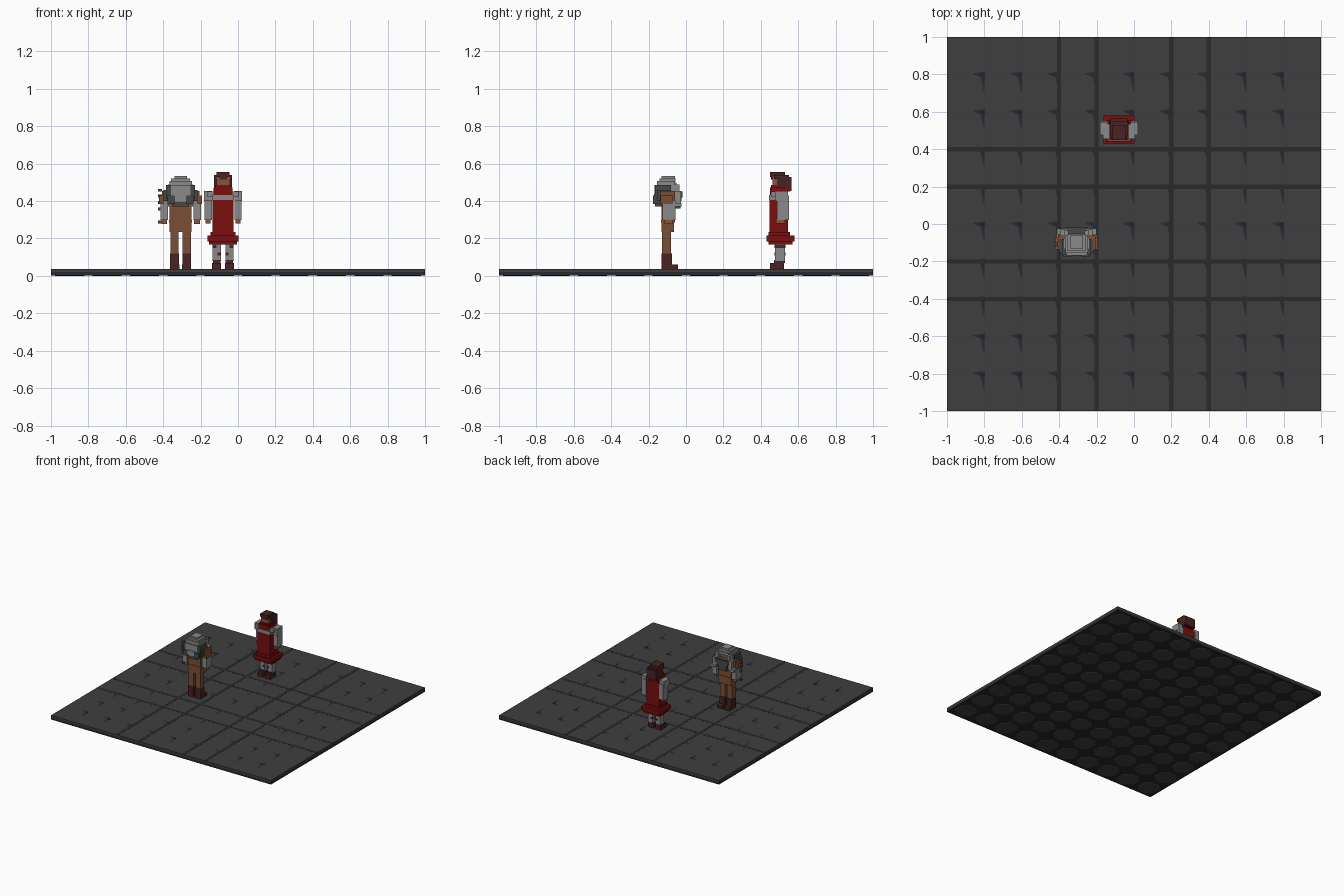
import bpy, bmesh, math
from mathutils import Matrix

cube = bpy.data.objects.get("Cube")
if cube:
    bpy.data.objects.remove(cube)


def make_mat(name, hexcol):
    rgb = [int(hexcol[i:i + 2], 16) / 255 for i in (0, 2, 4)]
    lin = [c / 12.92 if c <= 0.04045 else ((c + 0.055) / 1.055) ** 2.4 for c in rgb]
    m = bpy.data.materials.new(name)
    m.diffuse_color = (*lin, 1)
    m.use_nodes = True
    m.node_tree.nodes["Principled BSDF"].inputs["Base Color"].default_value = (*lin, 1)
    return m


STONE = make_mat("floor stone", "3f3f3f")
GROUT = make_mat("grout", "27292b")
NAVY = make_mat("dark chip", "1d2030")
GREY = make_mat("light grey", "8a8a8a")
CHAR = make_mat("charcoal", "464848")
BROWN = make_mat("leather brown", "7a4f36")
SKIN = make_mat("skin", "8a5236")
DARK = make_mat("dark brown", "472422")
RED = make_mat("red cloth", "780e0e")


def finish(name, bm, mat):
    me = bpy.data.meshes.new(name)
    bm.to_mesh(me)
    bm.free()
    me.materials.append(mat)
    ob = bpy.data.objects.new(name, me)
    bpy.context.collection.objects.link(ob)
    return ob


def add_box(bm, x0, x1, y0, y1, z0, z1):
    m = Matrix.Translation(((x0 + x1) / 2, (y0 + y1) / 2, (z0 + z1) / 2))
    m = m @ Matrix.Diagonal((x1 - x0, y1 - y0, z1 - z0, 1))
    bmesh.ops.create_cube(bm, size=1, matrix=m)


def boxes(name, mat, *dims):
    bm = bmesh.new()
    for d in dims:
        add_box(bm, *d)
    return finish(name, bm, mat)


def centred(name, mat, cx, *dims):
    """Boxes given as half width, y0, y1, z0, z1 around a body centre."""
    return boxes(name, mat, *[(cx - d[0], cx + d[0], *d[1:]) for d in dims])


def paired(name, mat, cx, *dims):
    """Boxes given as inner and outer offset, y0, y1, z0, z1, on both sides."""
    both = []
    for a, b, *rest in dims:
        both += [(cx + a, cx + b, *rest), (cx - b, cx - a, *rest)]
    return boxes(name, mat, *both)


# Floor: stone top over a grout bed
boxes("floor_bed", GROUT, (-1, 1, -1, 1, 0.002, 0.02))
boxes("floor_top", STONE, (-1, 1, -1, 1, 0.02, 0.036))

# Open joints on the top
joints = []
for p in (-0.4, -0.2, 0.2, 0.4):
    joints.append((p - 0.012, p + 0.011, -1, 1, 0.034, 0.0368))
    joints.append((-1, 1, p - 0.012, p + 0.011, 0.034, 0.0366))
boxes("floor_joints", GROUT, *joints)

# Chipped corners where four stones meet
steps = [round(-0.8 + 0.2 * i, 1) for i in range(9)]
bm = bmesh.new()
for x in steps:
    for y in steps:
        pts = [(-0.065, 0.005), (-0.02, -0.015), (-0.005, -0.085),
               (0.0, -0.085), (0.003, 0.012), (-0.02, 0.012)]
        bm.faces.new([bm.verts.new((x + a, y + b, 0.0372)) for a, b in reversed(pts)])
bmesh.ops.recalc_face_normals(bm, faces=bm.faces)
for f in bm.faces:
    if f.normal.z < 0:
        f.normal_flip()
finish("floor_chips", bm, NAVY).data.materials[0] = GROUT
boxes("chip_cores", NAVY, *[(x - 0.02, x, y - 0.012, y + 0.005, 0.036, 0.0376)
                            for x in steps for y in steps
                            if abs(x) not in (0.2, 0.4) and abs(y) not in (0.2, 0.4)])

# Underside of the stones as clipped squares
bm = bmesh.new()
for i in range(10):
    for j in range(10):
        m = Matrix.Translation((-0.9 + 0.2 * i, -0.9 + 0.2 * j, 0.002))
        m = m @ Matrix.Rotation(math.pi / 8, 4, 'Z')
        bmesh.ops.create_cone(bm, cap_ends=True, segments=8, radius1=0.083,
                              radius2=0.09, depth=0.004, matrix=m)
finish("stone_undersides", bm, STONE)

# Bearded figure, facing the back
A = -0.307
paired("bearded_boots", DARK, A, (0.009, 0.056, -0.13, -0.075, 0.036, 0.12),
       (0.007, 0.057, -0.13, -0.043, 0.036, 0.06))
paired("bearded_legs", BROWN, A, (0.01, 0.055, -0.127, -0.08, 0.12, 0.25))
centred("bearded_torso", BROWN, A, (0.058, -0.13, -0.065, 0.235, 0.40),
        (0.062, -0.134, -0.06, 0.285, 0.30), (0.07, -0.13, -0.06, 0.37, 0.45))
paired("bearded_shoulders", BROWN, A, (0.06, 0.10, -0.14, -0.06, 0.40, 0.455),
       (0.09, 0.115, -0.135, -0.07, 0.385, 0.43))
paired("bearded_sleeves", GREY, A, (0.068, 0.108, -0.125, -0.055, 0.30, 0.40),
       (0.072, 0.106, -0.10, -0.025, 0.37, 0.39))
paired("bearded_hands", SKIN, A, (0.072, 0.103, -0.115, -0.07, 0.277, 0.305))
boxes("side_studs", CHAR, *[(A - 0.122, A - 0.10, -0.12, -0.10, z, z + 0.015)
                            for z in (0.28, 0.35, 0.385, 0.42, 0.45)])
centred("bearded_head", SKIN, A, (0.042, -0.13, -0.06, 0.43, 0.51))
centred("grey_hair", GREY, A, (0.033, -0.13, -0.06, 0.52, 0.535),
        (0.05, -0.143, -0.055, 0.505, 0.522), (0.06, -0.155, -0.06, 0.48, 0.507),
        (0.052, -0.168, -0.13, 0.43, 0.485), (0.032, -0.172, -0.13, 0.395, 0.435))
paired("grey_side_hair", GREY, A, (0.042, 0.066, -0.13, -0.035, 0.45, 0.49),
       (0.055, 0.085, -0.10, -0.028, 0.38, 0.455))
paired("back_hood", CHAR, A, (0.045, 0.078, -0.165, -0.08, 0.41, 0.485),
       (0.058, 0.09, -0.155, -0.08, 0.40, 0.46), (0.03, 0.07, -0.176, -0.12, 0.385, 0.43))
centred("hood_hem", CHAR, A, (0.045, -0.165, -0.12, 0.37, 0.397))
centred("beard", CHAR, A, (0.052, -0.07, -0.025, 0.40, 0.455),
        (0.062, -0.07, -0.02, 0.42, 0.45), (0.036, -0.07, -0.03, 0.36, 0.405))
centred("brow", GREY, A, (0.045, -0.065, -0.05, 0.48, 0.50))

# Figure in red, facing the front
B = -0.08
paired("red_figure_boots", DARK, B, (0.01, 0.058, 0.45, 0.525, 0.036, 0.068),
       (0.014, 0.054, 0.47, 0.53, 0.068, 0.085))
paired("red_figure_legs", GREY, B, (0.012, 0.055, 0.477, 0.53, 0.08, 0.18))
paired("shin_straps", DARK, B, (0.012, 0.03, 0.473, 0.533, 0.11, 0.125),
       (0.035, 0.057, 0.473, 0.533, 0.15, 0.165))
centred("tunic", RED, B, (0.057, 0.447, 0.545, 0.21, 0.43),
        (0.066, 0.442, 0.555, 0.21, 0.235), (0.05, 0.45, 0.54, 0.42, 0.455))
centred("skirt", RED, B, (0.084, 0.43, 0.58, 0.185, 0.215),
        (0.074, 0.44, 0.57, 0.168, 0.19))
centred("shoulder_mail", GREY, B, (0.085, 0.455, 0.535, 0.425, 0.45),
        (0.058, 0.444, 0.53, 0.405, 0.432))
paired("mail_sleeves", GREY, B, (0.06, 0.098, 0.487, 0.55, 0.30, 0.43),
       (0.06, 0.102, 0.475, 0.545, 0.40, 0.455))
paired("red_figure_hands", SKIN, B, (0.066, 0.094, 0.48, 0.53, 0.28, 0.303))
centred("scarf", RED, B, (0.05, 0.45, 0.555, 0.45, 0.472),
        (0.04, 0.455, 0.55, 0.465, 0.485))
centred("red_figure_face", SKIN, B, (0.036, 0.462, 0.54, 0.475, 0.535))
centred("hair", DARK, B, (0.034, 0.45, 0.53, 0.53, 0.555),
        (0.047, 0.47, 0.55, 0.518, 0.54), (0.045, 0.53, 0.565, 0.455, 0.53),
        (0.02, 0.454, 0.47, 0.515, 0.54))
paired("side_hair", DARK, B, (0.034, 0.047, 0.49, 0.55, 0.475, 0.53))
